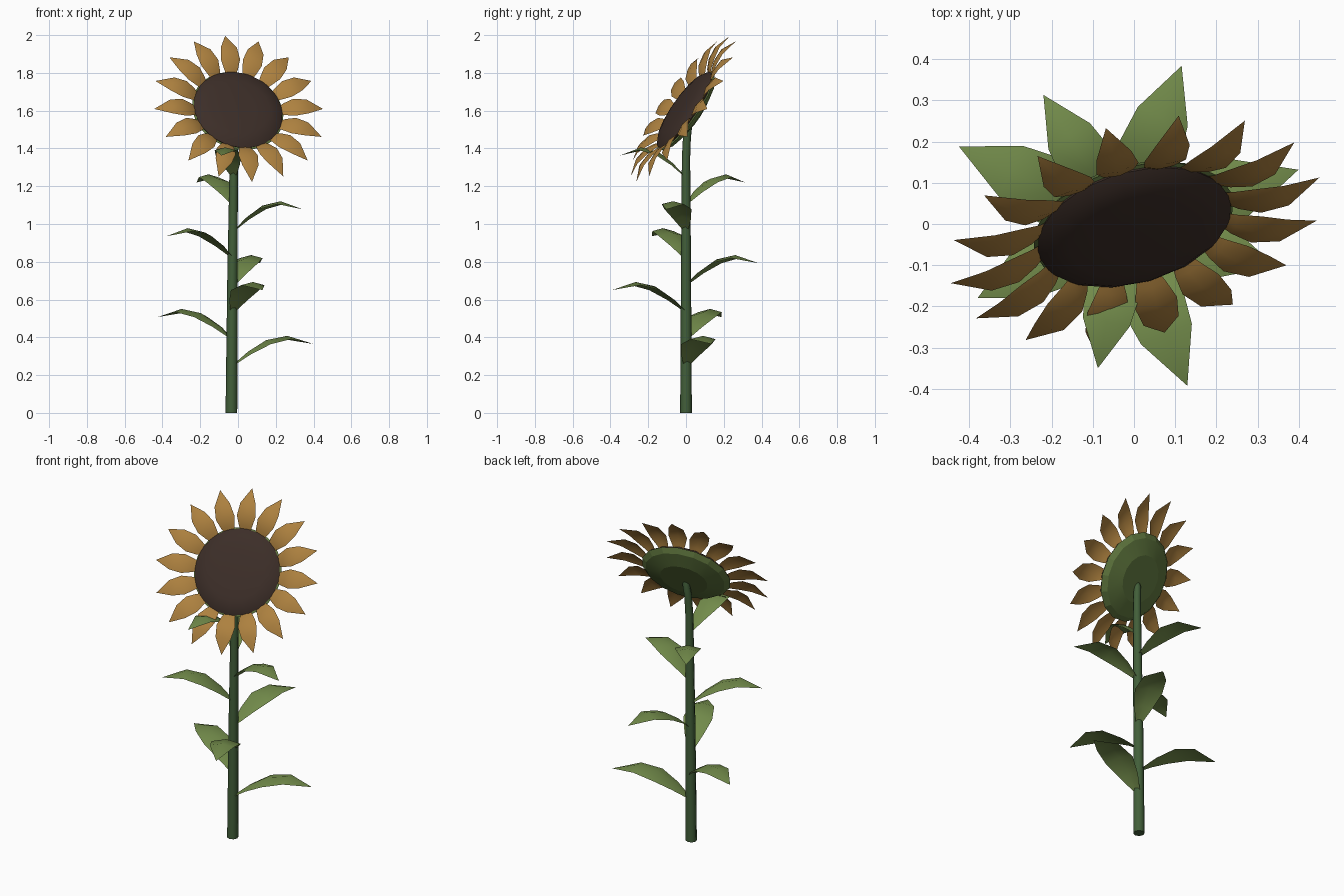
import bpy, bmesh
from math import sin, cos, pi, radians
from mathutils import Matrix, Vector

if "Cube" in bpy.data.objects:
    bpy.data.objects.remove(bpy.data.objects["Cube"])


def material(name, rgb):
    m = bpy.data.materials.new(name)
    m.diffuse_color = (*rgb, 1)
    m.use_nodes = True
    m.node_tree.nodes["Principled BSDF"].inputs["Base Color"].default_value = m.diffuse_color
    return m


STEM = material("stem_green", (0.055, 0.115, 0.042))
LEAF = material("leaf_green", (0.17, 0.26, 0.07))
SEPAL = material("sepal_green", (0.12, 0.19, 0.05))
PETAL = material("petal_gold", (0.42, 0.22, 0.05))
SEED = material("seed_brown", (0.045, 0.027, 0.021))


def finish(name, bm, mat, angle=50):
    me = bpy.data.meshes.new(name)
    bm.to_mesh(me)
    bm.free()
    me.materials.append(mat)
    ob = bpy.data.objects.new(name, me)
    bpy.context.collection.objects.link(ob)
    bpy.ops.object.select_all(action='DESELECT')
    ob.select_set(True)
    bpy.context.view_layer.objects.active = ob
    bpy.ops.object.shade_smooth_by_angle(angle=radians(angle))
    return ob


def blade(name, rows, mat, matrix, cup):
    """Thin sheet along +X; rows are (distance, half width, height), ending in a point."""
    bm = bmesh.new()
    prev = None
    for x, w, h in rows:
        pts = [(x, -w, h + cup * w), (x, 0, h), (x, w, h + cup * w)] if w else [(x, 0, h)]
        cur = [bm.verts.new(matrix @ Vector(p)) for p in pts]
        if prev:
            for i in range(2):
                if len(cur) == 1:
                    bm.faces.new((prev[i], cur[0], prev[i + 1]))
                else:
                    bm.faces.new((prev[i], cur[i], cur[i + 1], prev[i + 1]))
        prev = cur
    return finish(name, bm, mat)


def lathe(name, profile, mat, matrix, angle, n=16):
    """Dish from (radius, height) rings, closed at the last ring."""
    bm = bmesh.new()
    rings = [[bm.verts.new(matrix @ Vector((r * cos(2 * pi * i / n), r * sin(2 * pi * i / n), h)))
              for i in range(n)] for r, h in profile]
    for a, b in zip(rings, rings[1:]):
        for i in range(n):
            j = (i + 1) % n
            bm.faces.new((a[i], a[j], b[j], b[i]))
    bm.faces.new(rings[-1])
    # outward normals: the closing face points away from the dish
    side = 1 if profile[-1][1] > profile[0][1] else -1
    bm.normal_update()
    for f in bm.faces:
        if f.normal.dot(matrix.to_3x3() @ Vector((0, 0, side))) < -0.01:
            f.normal_flip()
    return finish(name, bm, mat, angle)


# Stem: tapered eight-sided tube bending into the back of the head
curve = bpy.data.curves.new("stem", 'CURVE')
curve.dimensions = '3D'
curve.bevel_depth = 1
curve.bevel_resolution = 2
curve.use_fill_caps = True
path = [(-0.035, 0, 0, 0.031), (-0.03, 0, 0.7, 0.027), (-0.022, 0, 1.35, 0.022),
        (-0.018, 0.005, 1.46, 0.021), (-0.012, 0.014, 1.53, 0.02), (-0.003, 0.005, 1.585, 0.018)]
sp = curve.splines.new('POLY')
sp.points.add(len(path) - 1)
for p, (x, y, z, r) in zip(sp.points, path):
    p.co = (x, y, z, 1)
    p.radius = r
stem = bpy.data.objects.new("stem", curve)
bpy.context.collection.objects.link(stem)
curve.materials.append(STEM)
bpy.context.view_layer.objects.active = stem
stem.select_set(True)
bpy.ops.object.convert(target='MESH')
bpy.ops.object.shade_smooth_by_angle(angle=radians(50))

# Leaves: spiral up the stem by the golden angle, getting shorter, edges drooping
leaf_rows = [(0, 0.012, 0), (0.2, 0.055, 0.075), (0.42, 0.085, 0.135),
             (0.68, 0.07, 0.158), (1, 0, 0.115)]
for k in range(8):
    length = 0.45 - 0.0135 * k
    z = 0.25 + 0.1425 * k
    place = Matrix.Translation((-0.034 + 0.009 * z, 0, z)) @ Matrix.Rotation(radians(17 + 137.5 * k), 4, 'Z')
    s = 1 - 0.025 * k
    blade(f"leaf_{k + 1}", [(t * length, w * s, h) for t, w, h in leaf_rows], LEAF, place, -0.25)

# Head frame: local Z is the facing direction
yaw, lift = radians(16), radians(33.7)
n = Vector((cos(lift) * sin(yaw), -cos(lift) * cos(yaw), sin(lift)))
u = Vector((cos(yaw), sin(yaw), 0))
v = n.cross(u)
head = Matrix.Translation((0, -0.005, 1.602)) @ Matrix((u, v, n)).transposed().to_4x4()

# Seed disc and green back of the head
lathe("seed_disc", [(0.238, -0.012), (0.244, 0.004), (0.215, 0.022), (0.165, 0.033), (0.08, 0.038)], SEED, head, 40)
lathe("head_back", [(0.235, 0.0), (0.252, -0.006), (0.225, -0.03), (0.135, -0.056)], SEPAL, head, 14)

# Petals: ring of sixteen arched blades
petal_rows = [(0.215, 0.02, -0.01), (0.255, 0.038, 0.018), (0.305, 0.053, 0.04),
              (0.375, 0.044, 0.046), (0.465, 0, 0.013)]
for k in range(16):
    blade(f"petal_{k + 1}", petal_rows, PETAL, head @ Matrix.Rotation(2 * pi * k / 16, 4, 'Z'), -0.2)
